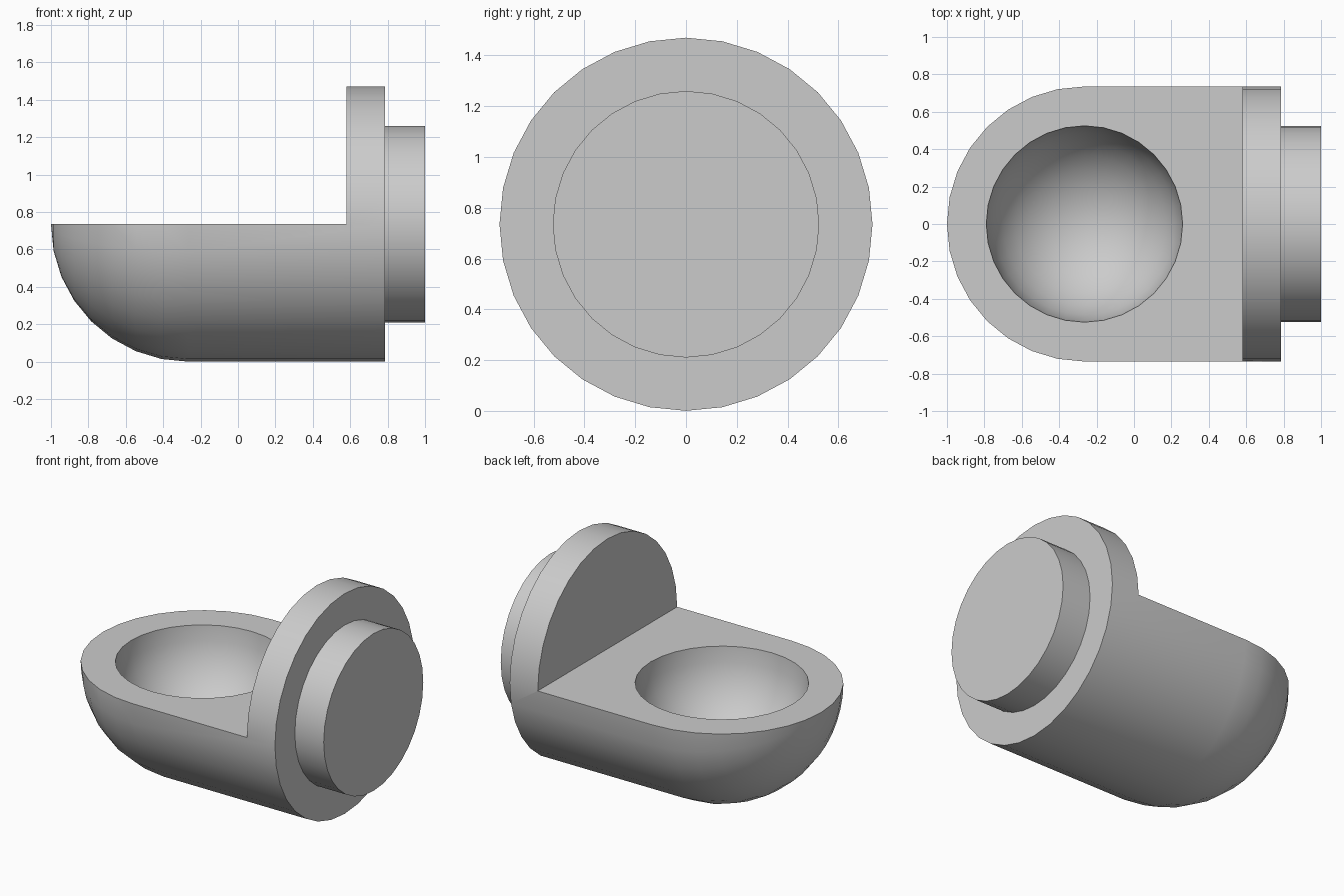
import bpy, bmesh, math
from mathutils import Matrix

cube = bpy.data.objects.get("Cube")
if cube:
    bpy.data.objects.remove(cube)

R, INNER = 0.735, 0.525        # outer radius, bowl and spigot radius
BOWL_X = R - 1.0               # centre of the rounded end
STEP_X, BACK_X = 0.58, 0.787   # faces of the upright flange
SIDES = 32

grey = bpy.data.materials.new("light grey")
grey.use_nodes = True
colour = (0.6, 0.6, 0.6, 1)
grey.diffuse_color = colour
grey.node_tree.nodes["Principled BSDF"].inputs["Base Color"].default_value = colour


def add_object(name, bm):
    bmesh.ops.recalc_face_normals(bm, faces=bm.faces)
    mesh = bpy.data.meshes.new(name)
    bm.to_mesh(mesh)
    bm.free()
    mesh.materials.append(grey)
    obj = bpy.data.objects.new(name, mesh)
    bpy.context.collection.objects.link(obj)
    return obj


def lathe(name, profile):
    """Spin (x, radius) points round the horizontal axis at height R."""
    bm = bmesh.new()
    verts = [bm.verts.new((x, 0, r)) for x, r in profile]
    edges = [bm.edges.new(pair) for pair in zip(verts, verts[1:])]
    bmesh.ops.spin(bm, geom=verts + edges, axis=(1, 0, 0), cent=(0, 0, 0),
                   angle=math.tau, steps=SIDES)
    bmesh.ops.remove_doubles(bm, verts=bm.verts, dist=0.0005)
    bmesh.ops.translate(bm, verts=bm.verts, vec=(0, 0, R))
    return add_object(name, bm)


def cut(target, cutter):
    mod = target.modifiers.new(cutter.name, "BOOLEAN")
    mod.operation, mod.solver, mod.object = "DIFFERENCE", "EXACT", cutter
    bpy.context.view_layer.objects.active = target
    bpy.ops.object.modifier_apply(modifier=mod.name)
    bpy.data.objects.remove(cutter)


# Round-nosed body with flange and stepped spigot
steps = SIDES // 4
nose = [(BOWL_X - R * math.cos(a), R * math.sin(a))
        for a in (math.pi / 2 * i / steps for i in range(steps + 1))]
body = lathe("socket_body", nose + [(BACK_X, R), (BACK_X, INNER), (1, INNER), (1, 0)])

# Remove the upper half in front of the flange
bm = bmesh.new()
bmesh.ops.create_cube(bm, size=2, matrix=Matrix.Translation((STEP_X - 1, 0, R + 1)))
cut(body, add_object("upper_cutter", bm))

# Hollow the hemispherical bowl
bm = bmesh.new()
bmesh.ops.create_uvsphere(bm, u_segments=SIDES, v_segments=SIDES // 2, radius=INNER,
                          matrix=Matrix.Translation((BOWL_X, 0, R)))
cut(body, add_object("bowl_cutter", bm))

# Smooth curved surfaces, keep rims sharp
bpy.ops.object.select_all(action="DESELECT")
body.select_set(True)
bpy.context.view_layer.objects.active = body
bpy.ops.object.shade_smooth_by_angle(angle=math.radians(35))
